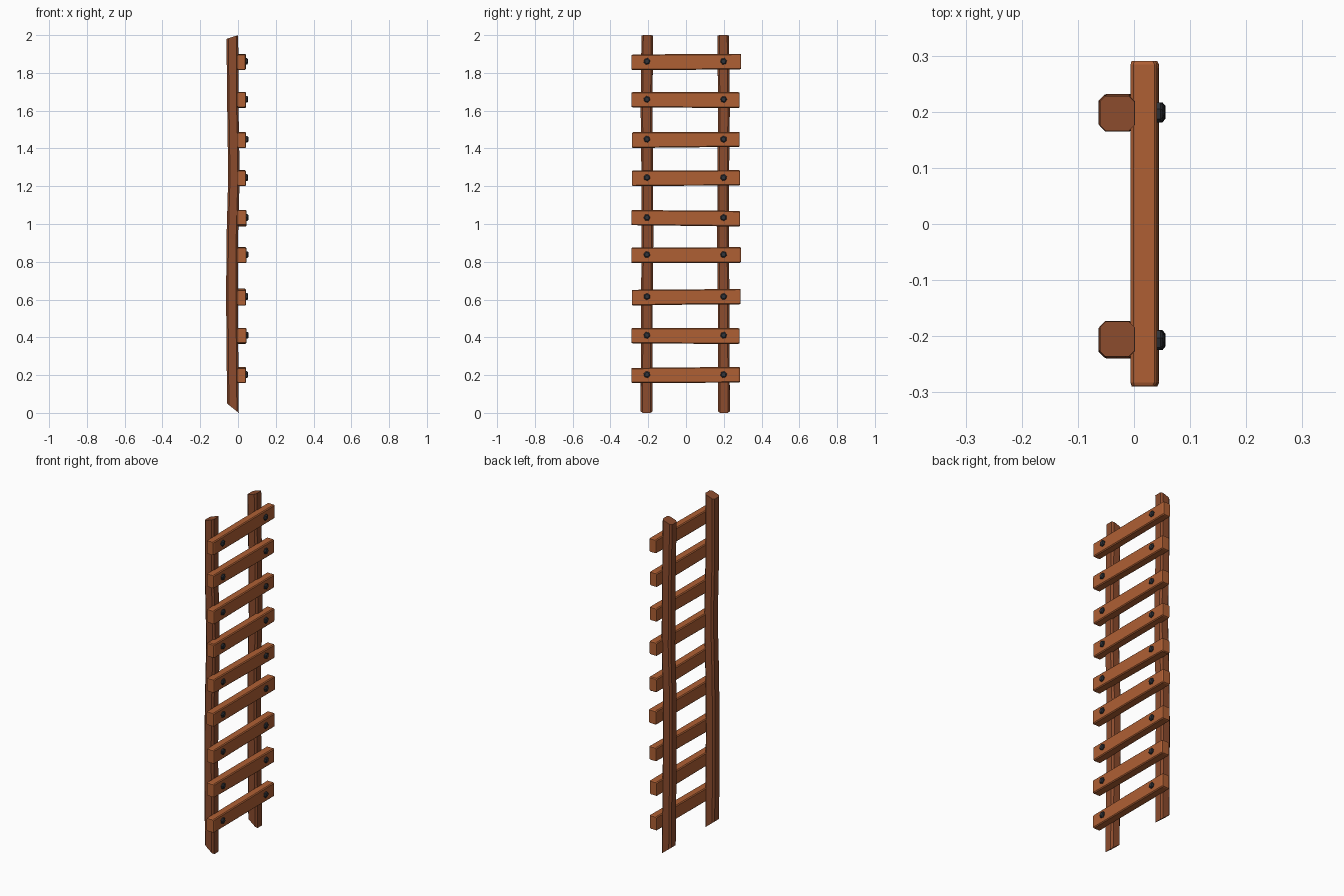
import bpy, bmesh, math, random

if "Cube" in bpy.data.objects:
    bpy.data.objects.remove(bpy.data.objects["Cube"])
random.seed(4)


def material(name, rgb):
    m = bpy.data.materials.new(name)
    m.diffuse_color = (*rgb, 1)
    m.use_nodes = True
    m.node_tree.nodes["Principled BSDF"].inputs["Base Color"].default_value = m.diffuse_color
    return m


RAIL = material("dark wood", (0.26, 0.071, 0.026))
RUNG = material("warm wood", (0.43, 0.116, 0.034))
IRON = material("dark iron", (0.032, 0.035, 0.042))


def loft(name, rings, mat):
    """Skin a closed solid through rings of equal point count."""
    bm = bmesh.new()
    vs = [[bm.verts.new(p) for p in ring] for ring in rings]
    n = len(vs[0])
    for a, b in zip(vs, vs[1:]):
        for i in range(n):
            j = (i + 1) % n
            bm.faces.new((a[i], a[j], b[j], b[i]))
    bm.faces.new(vs[0])
    bm.faces.new(vs[-1])
    bmesh.ops.recalc_face_normals(bm, faces=bm.faces)
    me = bpy.data.meshes.new(name)
    bm.to_mesh(me)
    bm.free()
    me.materials.append(mat)
    ob = bpy.data.objects.new(name, me)
    bpy.context.collection.objects.link(ob)
    return ob


def chamfered(u0, u1, v0, v1, c):
    """Rectangle outline with cut corners."""
    return [(u0 + c, v0), (u1 - c, v0), (u1, v0 + c), (u1, v1 - c),
            (u1 - c, v1), (u0 + c, v1), (u0, v1 - c), (u0, v0 + c)]


# Side rails: slightly bowed posts with slanted ends
# level: z, back x, front x, sideways shift
LEVELS = [(0.0, -0.058, 0.004, 0.002), (0.6, -0.063, -0.001, 0.0),
          (0.92, -0.061, 0.0, -0.003), (1.25, -0.052, 0.009, -0.002),
          (1.6, -0.057, 0.003, 0.002), (2.0, -0.061, 0.001, -0.002)]
for side, yc in (("left", -0.207), ("right", 0.199)):
    rings = []
    for z, xb, xf, dy in LEVELS:
        y = yc + (dy if yc > 0 else -dy)
        slope = {0.0: 0.8, 2.0: 0.33}.get(z, 0)
        rings.append([(x, yy, z + slope * (xf - x) * (1 if z == 0 else -1))
                      for x, yy in chamfered(xb, xf, y - 0.031, y + 0.031, 0.010)])
    loft(side + "_rail", rings, RAIL)

# Rungs: rough planks, each a little tilted and uneven
HEIGHTS = [0.2, 0.408, 0.613, 0.835, 1.031, 1.243, 1.446, 1.657, 1.858]
TILTS = [0.002, -0.001, 0.003, 0.001, -0.003, 0.001, 0.002, -0.001, 0.002]
for k, (zc, t) in enumerate(zip(HEIGHTS, TILTS), 1):
    xf = 0.044 + random.uniform(-0.003, 0.004)
    y0 = -0.29 + random.uniform(0, 0.006)
    y1 = 0.283 + random.uniform(-0.002, 0.008)
    rings = []
    for y, s, inset in ((y0, -1, 0.006), (y0 + 0.006, -1, 0), (0, 0, 0),
                        (y1 - 0.006, 1, 0), (y1, 1, 0.006)):
        h = 0.041 - inset * 0.5 + random.uniform(-0.001, 0.001)
        rings.append([(x, y, z) for x, z in chamfered(
            -0.006 + inset * 0.3, xf - inset * 0.5,
            zc + s * t - h, zc + s * t + h, 0.005)])
    loft("rung_%d" % k, rings, RUNG)

    # Bolts: faceted iron heads, one over each rail
    for side, y in (("left", -0.207), ("right", 0.199)):
        turn = random.uniform(0, 1)
        rings = []
        for x, r in ((xf - 0.006, 0.018), (xf + 0.006, 0.018), (xf + 0.011, 0.012)):
            rings.append([(x, y + r * math.cos(turn + a * math.tau / 6),
                           zc + 0.003 + r * math.sin(turn + a * math.tau / 6))
                          for a in range(6)])
        loft("%s_bolt_%d" % (side, k), rings, IRON)
